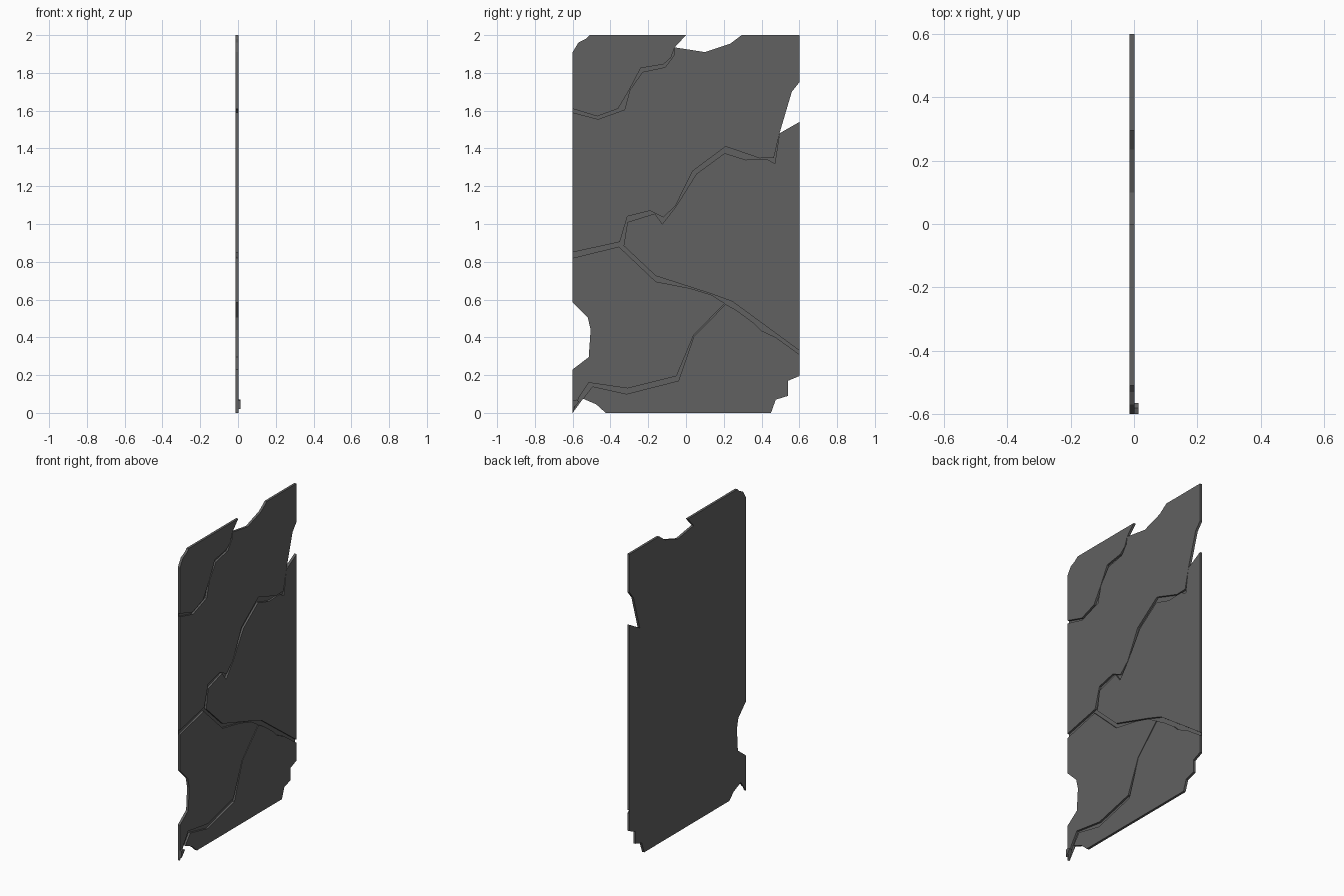
import bpy, bmesh

stone = bpy.data.materials.new("dark grey")
stone.diffuse_color = (0.12, 0.12, 0.12, 1)


def plate(name, outline, x0, x1):
    """Extrude a (y, z) outline from x0 to x1."""
    bm = bmesh.new()
    face = bm.faces.new([bm.verts.new((x0, y, z)) for y, z in outline])
    out = bmesh.ops.extrude_face_region(bm, geom=[face])
    for v in out["geom"]:
        if isinstance(v, bmesh.types.BMVert):
            v.co.x = x1
    bmesh.ops.recalc_face_normals(bm, faces=bm.faces)
    me = bpy.data.meshes.new(name)
    bm.to_mesh(me)
    bm.free()
    me.materials.append(stone)
    bpy.context.collection.objects.link(bpy.data.objects.new(name, me))


# broken outer edges, clockwise from the left
edge_tl = [(-.6, 1.91), (-.57, 1.96), (-.53, 1.98), (-.51, 2), (0, 2)]
edge_tr = [(-.06, 1.935), (.1, 1.91), (.235, 1.955), (.295, 2), (.6, 2),
           (.6, 1.75), (.56, 1.7), (.495, 1.48)]
edge_br = [(.6, .195), (.54, .17), (.54, .09), (.475, .07), (.45, 0),
           (-.425, 0), (-.475, .045), (-.545, .075)]
edge_l = [(-.6, 0), (-.6, .23), (-.515, .295), (-.505, .44), (-.52, .505), (-.6, .585)]

# cracks: the two sides of each gap
c1_up = [(-.06, 1.935), (-.08, 1.88), (-.12, 1.845), (-.24, 1.825), (-.3, 1.71),
         (-.36, 1.61), (-.47, 1.57), (-.6, 1.61)]
c1_low = [(-.6, 1.59), (-.465, 1.555), (-.325, 1.605), (-.297, 1.71), (-.23, 1.805),
          (-.11, 1.83), (-.065, 1.89)]
c2_up = [(.465, 1.35), (.39, 1.348), (.21, 1.41), (.035, 1.28), (-.055, 1.097),
         (-.12, 1.035), (-.19, 1.07), (-.31, 1.04), (-.35, .905), (-.6, .85)]
c2_low = [(-.33, .885), (-.31, 1.01), (-.165, 1.055), (-.125, 1.0), (-.053, 1.093),
          (.055, 1.265), (.205, 1.375), (.315, 1.34), (.43, 1.343), (.47, 1.32), (.495, 1.48)]
c3_up = [(.6, .33), (.245, .59), (.135, .63), (-.16, .725)]
c3_low = [(-.6, .82), (-.355, .88), (-.16, .695), (.02, .66), (.135, .625), (.205, .58)]
c4_up = [(.04, .41), (-.05, .195), (-.31, .13), (-.515, .16), (-.565, .085)]
c4_low = [(-.495, .14), (-.315, .1), (-.04, .17), (.042, .406), (.21, .575), (.265, .545),
          (.36, .475), (.4, .435), (.475, .4), (.6, .31)]

back, mid, front = -.0135, -.0105, .002
plate("backing", edge_tl + edge_tr + [(.6, 1.54)] + edge_br + edge_l, back, mid)
plate("top_left_slab", edge_tl + c1_up, mid, front)
plate("upper_slab", c1_low + edge_tr + c2_up, mid, front)
plate("right_slab", c2_low + [(.6, 1.54)] + c3_up, mid, front)
plate("lower_left_slab", c3_low + c4_up + edge_l, mid, front)
plate("bottom_slab", c4_low + edge_br, mid, front)
# small loose chip at the lower corner
plate("corner_chip", [(-.6, .02), (-.6, .065), (-.58, .07), (-.565, .06)], -.002, .0135)
